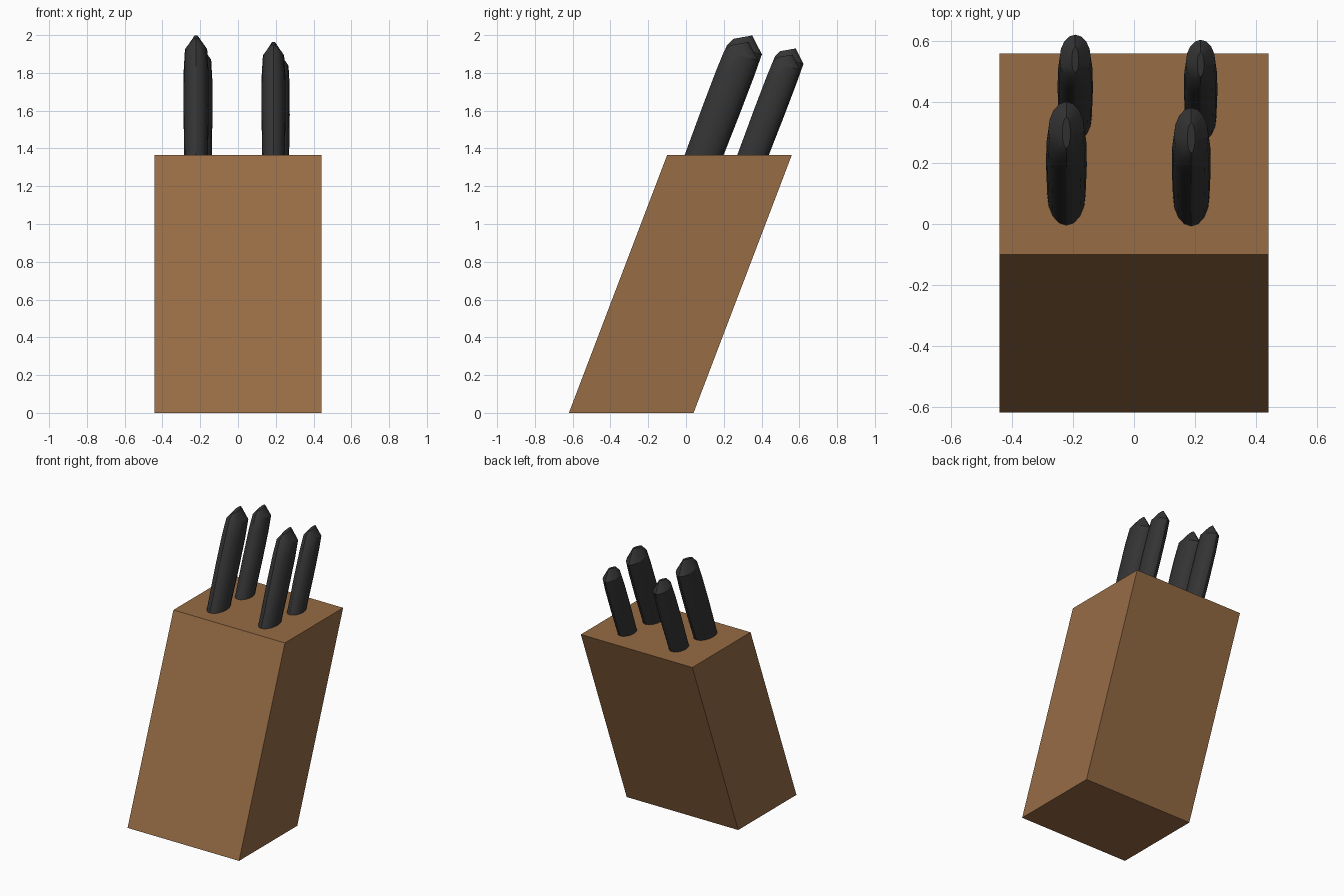
import bpy, bmesh, math
from mathutils import Vector

old = bpy.data.objects.get("Cube")
if old:
    bpy.data.objects.remove(old)


def material(name, rgb):
    m = bpy.data.materials.new(name)
    m.use_nodes = True
    m.diffuse_color = (*rgb, 1)
    bsdf = m.node_tree.nodes["Principled BSDF"]
    bsdf.inputs["Base Color"].default_value = (*rgb, 1)
    bsdf.inputs["Roughness"].default_value = 0.6
    return m


wood = material("brown wood", (0.31, 0.15, 0.06))
black = material("black plastic", (0.035, 0.035, 0.035))


def finish(bm, name, mat):
    bmesh.ops.recalc_face_normals(bm, faces=bm.faces)
    mesh = bpy.data.meshes.new(name)
    bm.to_mesh(mesh)
    bm.free()
    mesh.materials.append(mat)
    ob = bpy.data.objects.new(name, mesh)
    bpy.context.collection.objects.link(ob)
    return ob


# Leaning block: a box sheared backwards
TOP, LEAN = 1.365, 0.52
bm = bmesh.new()
bmesh.ops.create_cube(bm, size=1)
for v in bm.verts:
    z = v.co.z + 0.5
    v.co = (v.co.x * 0.885, v.co.y * 0.66 - 0.29 + z * LEAN, z * TOP)
finish(bm, "knife_block", wood)

# Handles: oval shafts along the lean, closed by a wedge-shaped cap
AXIS = Vector((0, LEAN, TOP)).normalized()
DEPTH = Vector((0, AXIS.z, -AXIS.y))
SIDES = 16


def handle(name, x, y, length, half_width, half_depth):
    origin = Vector((x, y, TOP))
    shoulder = length - 0.9 * half_depth
    # distance along axis, width scale, depth scale, depth shift, tilt
    stations = [
        (-0.1, 0.92, 0.96, 0, 0),
        (0, 0.94, 0.97, 0, 0),
        (shoulder * 0.45, 1, 1, 0, 0),
        (shoulder * 0.8, 0.98, 1, 0, 0),
        (shoulder, 0.88, 0.97, 0, 0.1),
        (length - 0.3 * half_depth, 0.2, 0.45, -0.33, 0.6),
    ]
    bm = bmesh.new()
    rings = []
    for along, sx, sd, shift, tilt in stations:
        ring = []
        for i in range(SIDES):
            a = math.tau * i / SIDES
            d = math.sin(a) * sd * half_depth
            p = origin + AXIS * (along + tilt * d) + DEPTH * (d + shift * half_depth)
            p.x += math.cos(a) * sx * half_width
            ring.append(bm.verts.new(p))
        rings.append(ring)
    for low, high in zip(rings, rings[1:]):
        for i in range(SIDES):
            j = (i + 1) % SIDES
            bm.faces.new((low[i], low[j], high[j], high[i]))
    bm.faces.new(rings[0])
    bm.faces.new(rings[-1])
    ob = finish(bm, name, black)
    bpy.ops.object.select_all(action="DESELECT")
    ob.select_set(True)
    bpy.context.view_layer.objects.active = ob
    bpy.ops.object.shade_smooth_by_angle(angle=math.radians(30))


handle("front_right_handle", -0.222, 0.097, 0.685, 0.067, 0.098)
handle("front_left_handle", 0.188, 0.092, 0.648, 0.064, 0.096)
handle("back_right_handle", -0.193, 0.355, 0.61, 0.058, 0.08)
handle("back_left_handle", 0.219, 0.352, 0.575, 0.055, 0.078)
